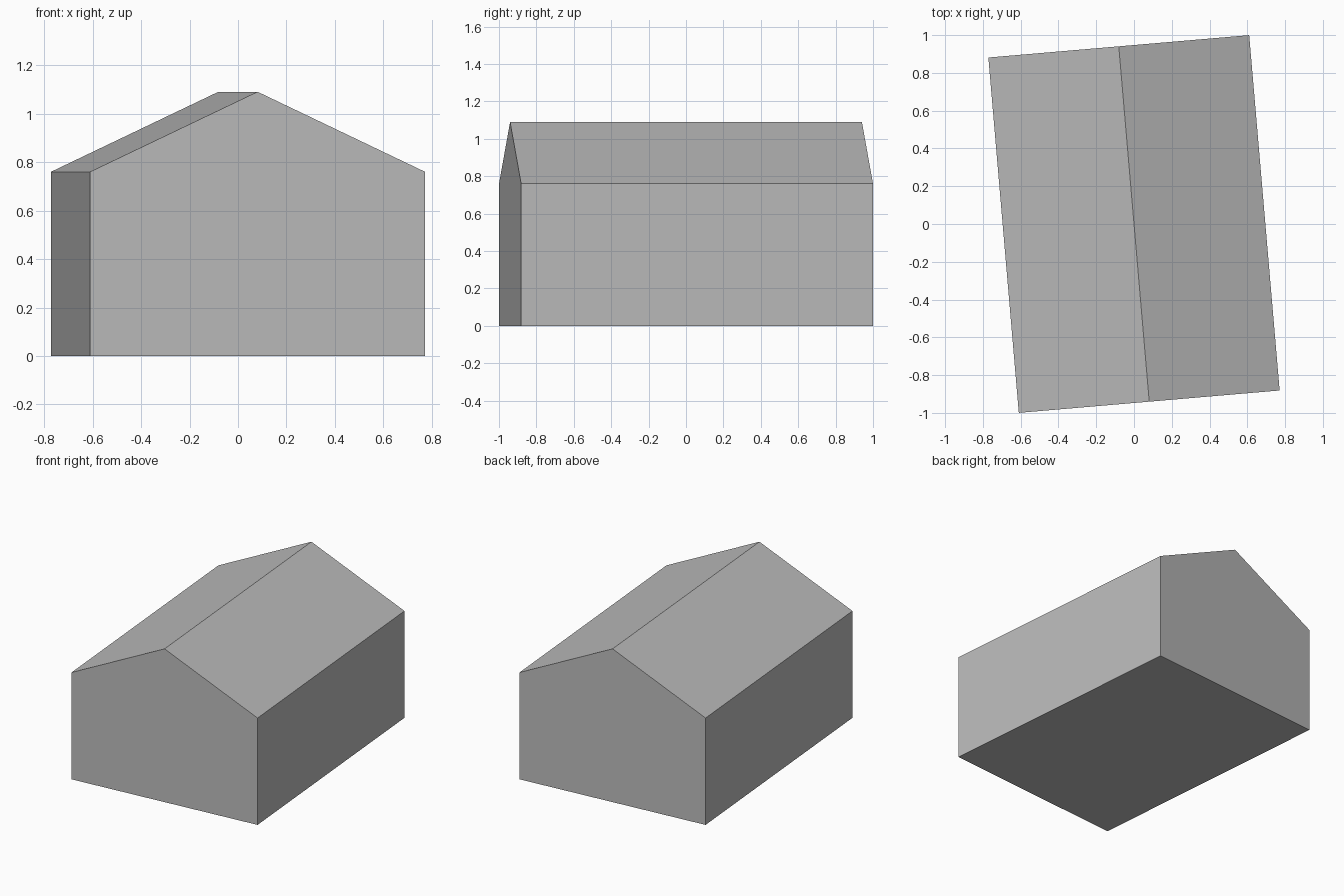
import bpy
import bmesh
from math import radians

cube = bpy.data.objects.get("Cube")
if cube:
    bpy.data.objects.remove(cube, do_unlink=True)

HALF_WIDTH, HALF_LENGTH = 0.693, 0.944
EAVES, RIDGE = 0.76, 1.09

# Plain grey used on the whole building
grey = bpy.data.materials.new("plain_grey")
grey.use_nodes = True
colour = (0.5, 0.5, 0.5, 1)
grey.diffuse_color = colour
grey.node_tree.nodes["Principled BSDF"].inputs["Base Color"].default_value = colour

# Gable profile extruded along the ridge
profile = [(-HALF_WIDTH, 0), (HALF_WIDTH, 0), (HALF_WIDTH, EAVES),
           (0, RIDGE), (-HALF_WIDTH, EAVES)]
bm = bmesh.new()
gable = bm.faces.new([bm.verts.new((x, -HALF_LENGTH, z)) for x, z in profile])
ext = bmesh.ops.extrude_face_region(bm, geom=[gable], use_keep_orig=True)
moved = [e for e in ext["geom"] if isinstance(e, bmesh.types.BMVert)]
bmesh.ops.translate(bm, verts=moved, vec=(0, 2 * HALF_LENGTH, 0))
bmesh.ops.recalc_face_normals(bm, faces=bm.faces)
mesh = bpy.data.meshes.new("gabled_building")
bm.to_mesh(mesh)
bm.free()
mesh.materials.append(grey)

# The building stands slightly turned on its plot
building = bpy.data.objects.new("gabled_building", mesh)
building.rotation_euler.z = radians(4.9)
bpy.context.collection.objects.link(building)
